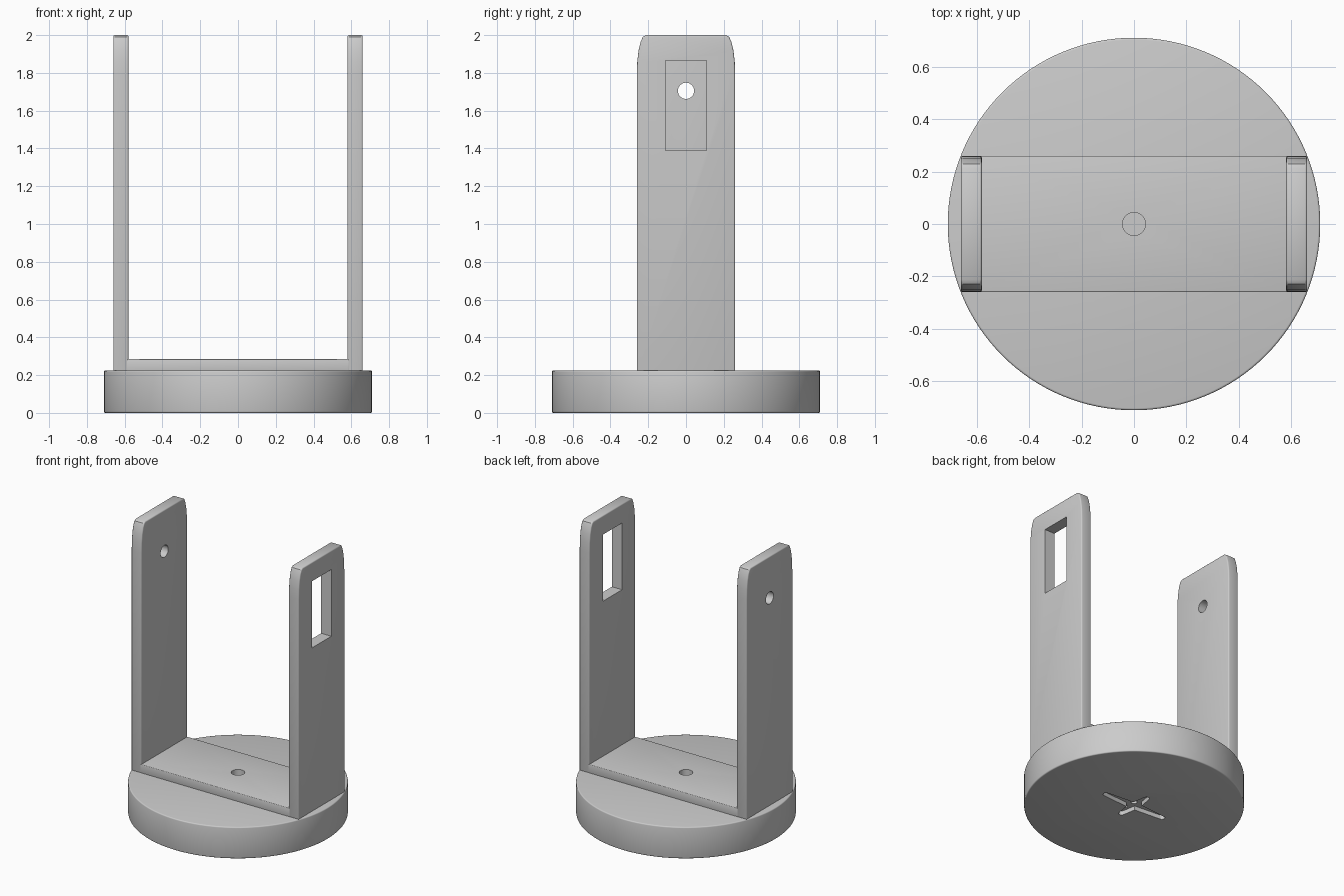
import bpy, bmesh, math
from mathutils import Matrix, Vector

cube = bpy.data.objects.get("Cube")
if cube:
    bpy.data.objects.remove(cube, do_unlink=True)

grey = bpy.data.materials.new("plain_grey")
grey.use_nodes = True
grey.diffuse_color = (0.6, 0.6, 0.6, 1)
grey.node_tree.nodes["Principled BSDF"].inputs["Base Color"].default_value = (0.6, 0.6, 0.6, 1)


def make(name, bm):
    bmesh.ops.recalc_face_normals(bm, faces=bm.faces)
    mesh = bpy.data.meshes.new(name)
    bm.to_mesh(mesh)
    bm.free()
    ob = bpy.data.objects.new(name, mesh)
    bpy.context.collection.objects.link(ob)
    mesh.materials.append(grey)
    return ob


def box(name, lo, hi):
    bm = bmesh.new()
    bmesh.ops.create_cube(bm, size=1)
    lo, hi = Vector(lo), Vector(hi)
    for v in bm.verts:
        v.co = (lo + hi) / 2 + v.co * (hi - lo)
    return make(name, bm)


def cylinder(name, center, radius, depth, axis="Z", sides=32):
    bm = bmesh.new()
    turn = Matrix.Rotation(math.pi / 2, 4, "Y") if axis == "X" else Matrix()
    bmesh.ops.create_cone(bm, cap_ends=True, segments=sides, radius1=radius, radius2=radius,
                          depth=depth, matrix=Matrix.Translation(center) @ turn)
    return make(name, bm)


def prism(name, points, offset):
    bm = bmesh.new()
    face = bm.faces.new([bm.verts.new(p) for p in points])
    moved = bmesh.ops.extrude_face_region(bm, geom=[face])["geom"]
    bmesh.ops.translate(bm, vec=offset, verts=[g for g in moved if isinstance(g, bmesh.types.BMVert)])
    return make(name, bm)


def apply(ob, kind, **settings):
    mod = ob.modifiers.new(kind.lower(), kind)
    for key, value in settings.items():
        setattr(mod, key, value)
    bpy.context.view_layer.objects.active = ob
    bpy.ops.object.modifier_apply(modifier=mod.name)


def soften(ob, width):
    apply(ob, "BEVEL", width=width, segments=3, limit_method="ANGLE", angle_limit=math.radians(40))


def cut(ob, cutter):
    cutter.hide_render = True
    apply(ob, "BOOLEAN", operation="DIFFERENCE", solver="EXACT", object=cutter)
    bpy.data.objects.remove(cutter, do_unlink=True)


def shade(ob):
    bpy.ops.object.select_all(action="DESELECT")
    ob.select_set(True)
    bpy.context.view_layer.objects.active = ob
    bpy.ops.object.shade_smooth_by_angle(angle=math.radians(32))


BASE_TOP, PLATE_TOP = 0.225, 0.285

# Round base with a cross-shaped recess underneath
base = cylinder("round_base", (0, 0, BASE_TOP / 2), 0.71, BASE_TOP, sides=128)
soften(base, 0.008)


def horn_arm(length, along_y):
    # Tapered arm with a rounded tip, mirrored about the centre
    tip = 0.02
    half = [(0.03, -0.036)]
    half += [(length - tip + tip * math.cos(a), tip * math.sin(a))
             for a in (math.radians(d) for d in range(-90, 91, 30))]
    half += [(0.03, 0.036)]
    outline = half + [(-x, -y) for x, y in half]
    points = [((-y, x, -0.02) if along_y else (x, y, -0.02)) for x, y in outline]
    return prism("recess_cutter", points, (0, 0, 0.05))


for length, along_y, count in ((0.255, False, 5), (0.145, True, 2)):
    cut(base, horn_arm(length, along_y))
    for i in range(count):
        for side in (-1, 1):
            d = side * (length - 0.03 - i * 0.038)
            center = (0, d, 0.04) if along_y else (d, 0, 0.04)
            cut(base, cylinder("pin_cutter", center, 0.009, 0.06, sides=12))
cut(base, cylinder("hub_cutter", (0, 0, 0.03), 0.02, 0.08))
shade(base)

# Cross plate joining the two uprights, with a screw hole
plate = box("cross_plate", (-0.59, -0.26, BASE_TOP - 0.005), (0.59, 0.26, PLATE_TOP))
soften(plate, 0.005)
hole = ((0, 0, 0.2), 0.044, 0.3)
cut(plate, cylinder("screw_cutter", *hole))
shade(plate)
cut(base, cylinder("screw_cutter", (0, 0, 0.25), 0.044, 0.2))
shade(base)

# Uprights with tapered, rounded shoulders
shoulder = [(0.26, BASE_TOP - 0.005), (0.26, 1.79), (0.258, 1.86), (0.251, 1.92),
            (0.24, 1.965), (0.229, 1.99), (0.212, 2.0)]
outline = shoulder + [(-y, z) for y, z in reversed(shoulder)]
for name, side in (("left_upright", 1), ("right_upright", -1)):
    arm = prism(name, [(side * 0.58, y, z) for y, z in outline], (side * 0.08, 0, 0))
    soften(arm, 0.008)
    if side > 0:
        cut(arm, box("window_cutter", (0.5, -0.108, 1.39), (0.75, 0.108, 1.865)))
    else:
        cut(arm, cylinder("pivot_cutter", (-0.62, 0, 1.705), 0.043, 0.3, axis="X"))
    shade(arm)
